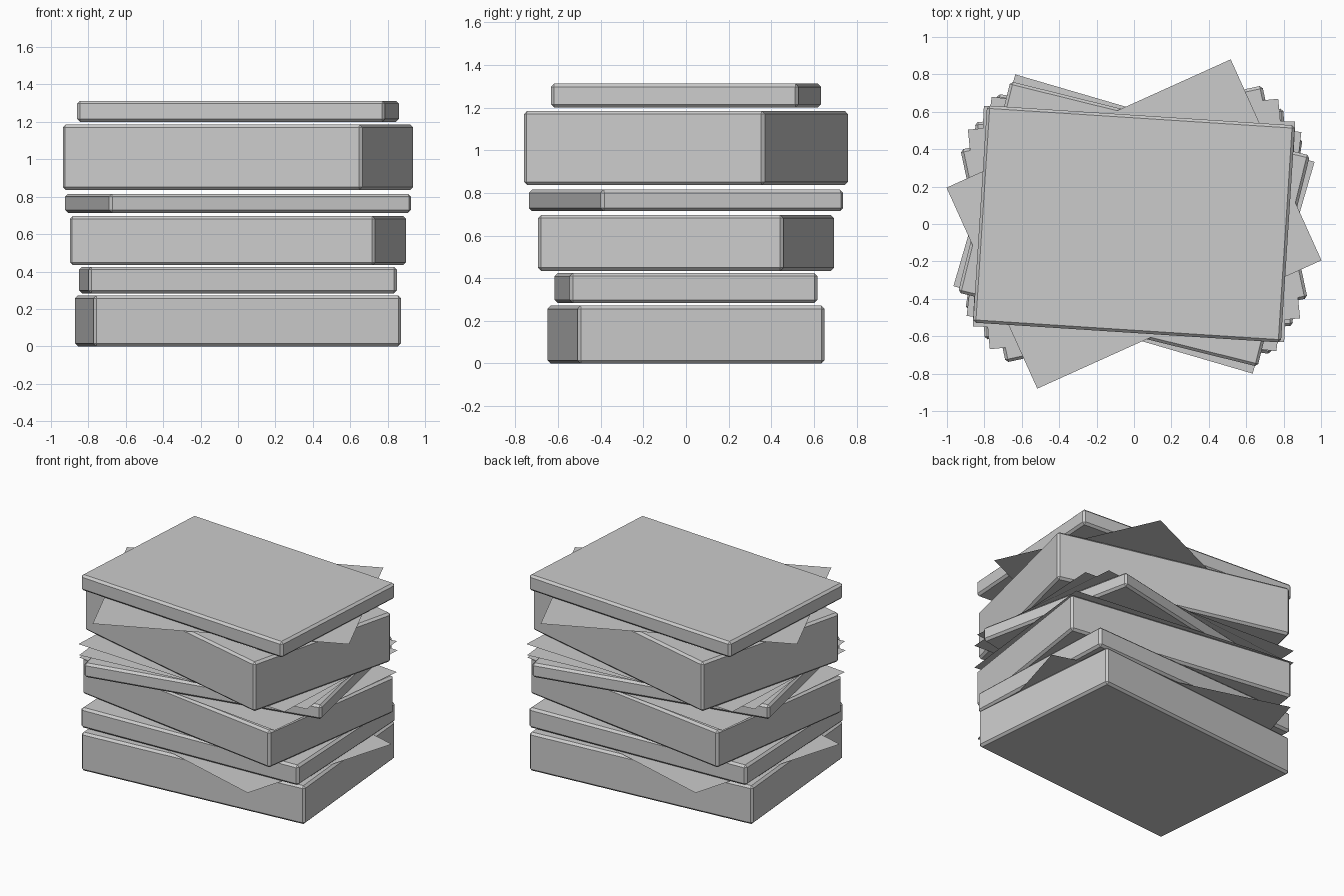
import bpy, bmesh
from math import radians

if "Cube" in bpy.data.objects:
    bpy.data.objects.remove(bpy.data.objects["Cube"])

BOOK_W, BOOK_D, CHAMFER = 1.65, 1.163, 0.015
SHEET_W, SHEET_D = 1.667, 1.179


def finish(name, bm, z, angle):
    mesh = bpy.data.meshes.new(name)
    bm.to_mesh(mesh)
    bm.free()
    obj = bpy.data.objects.new(name, mesh)
    obj.location.z = z
    obj.rotation_euler.z = radians(angle)
    bpy.context.collection.objects.link(obj)
    return obj


def paper_block(name, z0, z1, angle):
    bm = bmesh.new()
    bmesh.ops.create_cube(bm, size=1)
    bmesh.ops.scale(bm, vec=(BOOK_W, BOOK_D, z1 - z0), verts=bm.verts)
    bmesh.ops.bevel(bm, geom=bm.edges[:], offset=CHAMFER, segments=1,
                    affect='EDGES', profile=0.5)
    return finish(name, bm, (z0 + z1) / 2, angle)


def loose_sheet(name, z, angle):
    bm = bmesh.new()
    bmesh.ops.create_grid(bm, x_segments=1, y_segments=1, size=0.5)
    bmesh.ops.scale(bm, vec=(SHEET_W, SHEET_D, 1), verts=bm.verts)
    return finish(name, bm, z, angle)


# Chamfered bundles: bottom, top, turn in degrees
bundles = [(0.0, 0.271, 5.0), (0.283, 0.425, 2.5), (0.434, 0.696, -8.4),
           (0.714, 0.815, 12.0), (0.837, 1.185, -13.9), (1.2, 1.312, -3.7)]
for i, (z0, z1, a) in enumerate(bundles, 1):
    paper_block(f"paper_bundle_{i}", z0, z1, a)

# Single sheets slipped between the bundles: height, turn
sheets = [(0.277, -16.3), (0.705, -6.5), (0.822, 5.7), (0.829, -2.9), (1.192, 24.3)]
for i, (z, a) in enumerate(sheets, 1):
    loose_sheet(f"loose_sheet_{i}", z, a)
